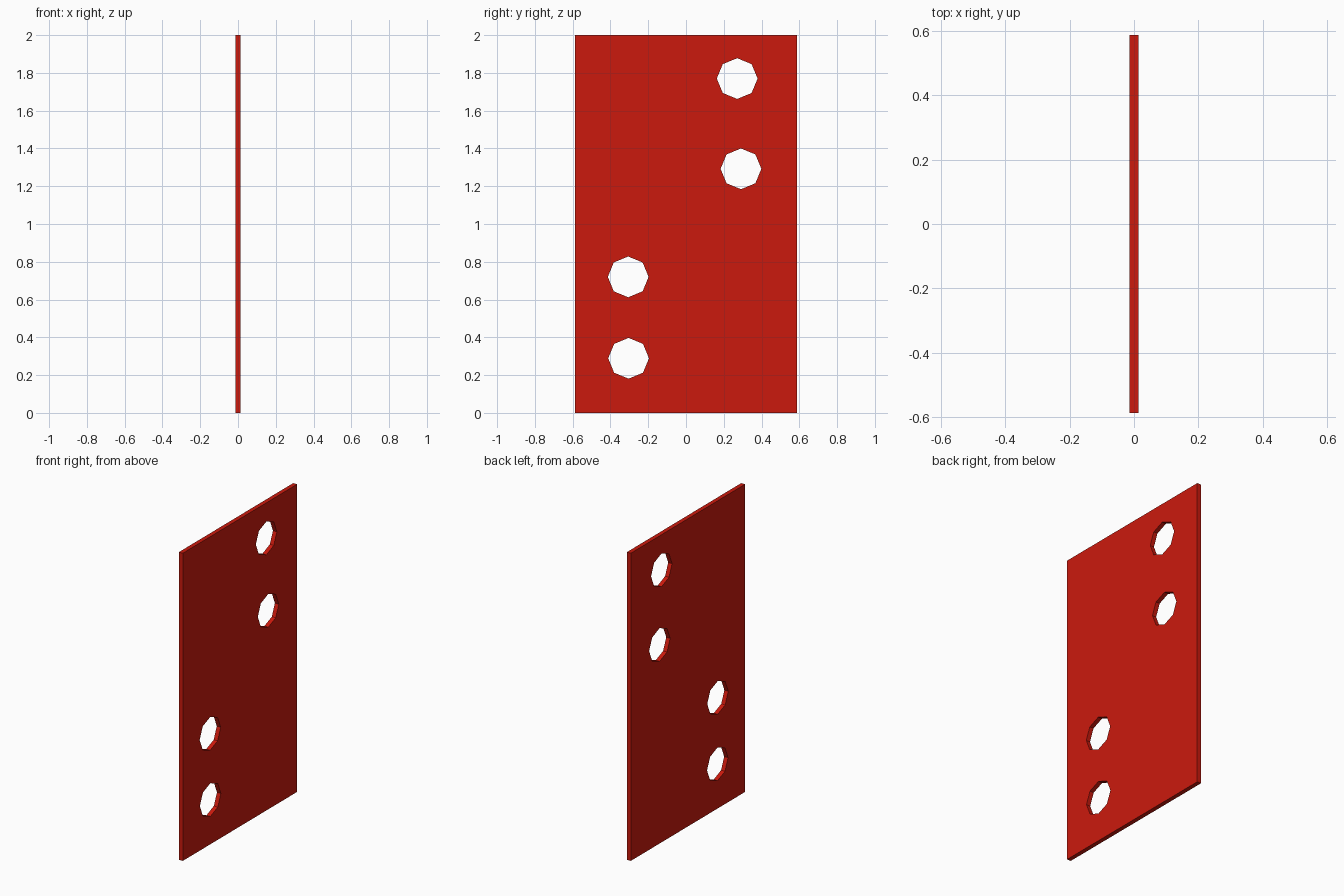
import bpy, bmesh
from math import cos, sin, pi

if "Cube" in bpy.data.objects:
    bpy.data.objects.remove(bpy.data.objects["Cube"])

HALF_W, HEIGHT, HALF_T, HOLE_R = 0.587, 2.0, 0.014, 0.108
HOLES = [(0.271, 1.77), (0.291, 1.292), (-0.306, 0.72), (-0.304, 0.289)]

# Plate outline with octagonal holes, filled and extruded
curve = bpy.data.curves.new("plate_profile", 'CURVE')
curve.dimensions = '2D'
curve.fill_mode = 'BOTH'
curve.extrude = HALF_T


def add_loop(points):
    s = curve.splines.new('POLY')
    s.points.add(len(points) - 1)
    for p, (a, b) in zip(s.points, points):
        p.co = (a, b, 0, 1)
    s.use_cyclic_u = True


add_loop([(-HALF_W, 0), (HALF_W, 0), (HALF_W, HEIGHT), (-HALF_W, HEIGHT)])
for cy, cz in HOLES:
    add_loop([(cy + HOLE_R * cos(i * pi / 4), cz + HOLE_R * sin(i * pi / 4))
              for i in range(8)])

# Stand the plate upright in the YZ plane and turn it into a mesh
plate = bpy.data.objects.new("perforated_plate", curve)
bpy.context.collection.objects.link(plate)
plate.rotation_euler = (pi / 2, 0, pi / 2)
bpy.context.view_layer.objects.active = plate
plate.select_set(True)
bpy.ops.object.convert(target='MESH')
plate = bpy.context.object
plate.name = "perforated_plate"

# Weld the rims, keep faces flat
bm = bmesh.new()
bm.from_mesh(plate.data)
bmesh.ops.remove_doubles(bm, verts=bm.verts, dist=1e-4)
bmesh.ops.recalc_face_normals(bm, faces=bm.faces)
for f in bm.faces:
    f.smooth = False
bm.to_mesh(plate.data)
bm.free()

# Red finish
red = bpy.data.materials.new("red")
red.diffuse_color = (0.6, 0.01, 0.004, 1)
red.use_nodes = True
red.node_tree.nodes["Principled BSDF"].inputs["Base Color"].default_value = red.diffuse_color
plate.data.materials.clear()
plate.data.materials.append(red)
